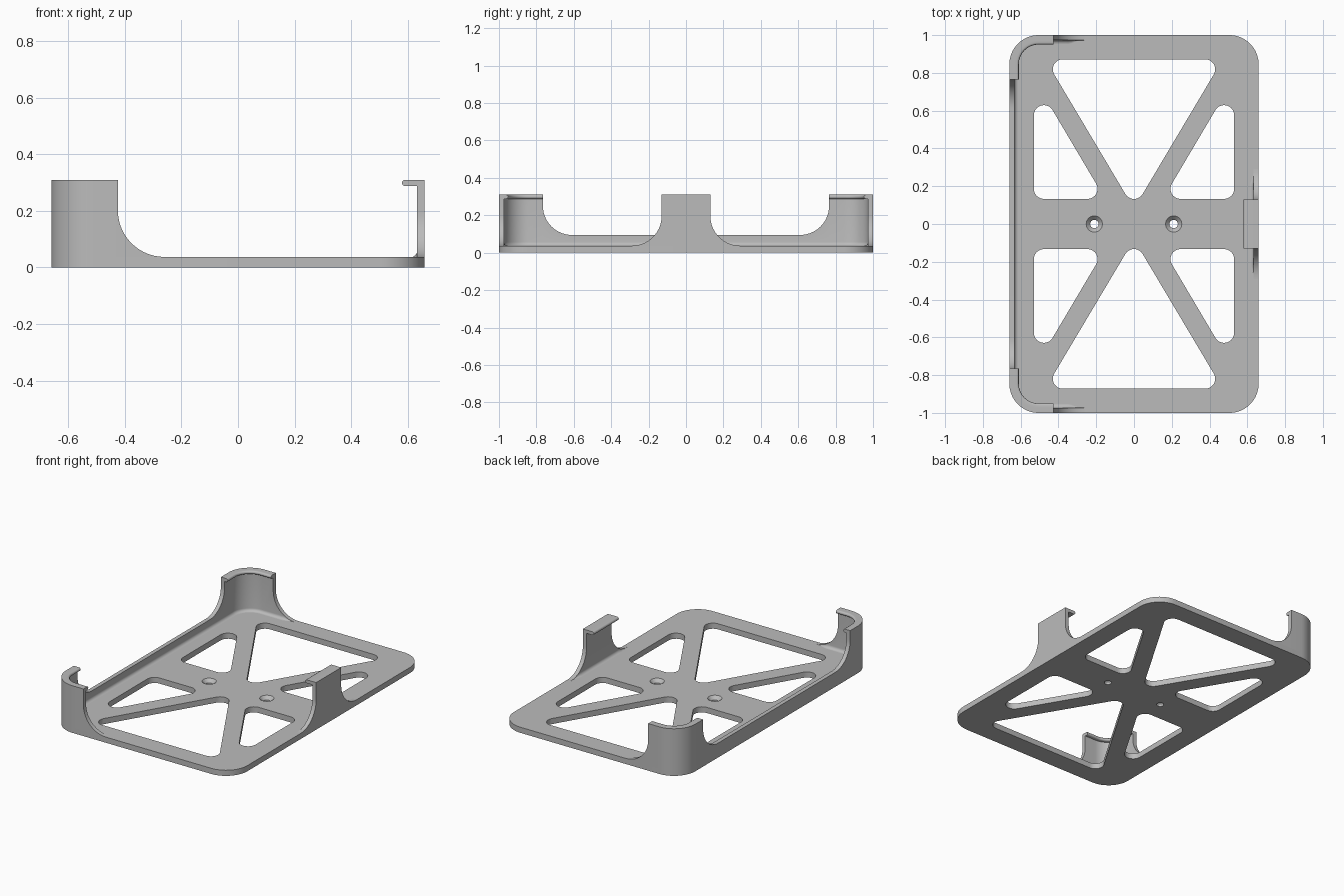
import bpy
import bmesh
from math import sin, cos, pi, radians
from mathutils import Vector

HX, HY, CORNER = 0.66, 1.0, 0.155     # half sizes and corner radius
BASE, TOP, RAIL = 0.037, 0.31, 0.095  # heights: plate, posts, side rail
WALL, FILLET = 0.027, 0.02

old = bpy.data.objects.get("Cube")
if old:
    bpy.data.objects.remove(old)

grey = bpy.data.materials.new("plain grey")
grey.use_nodes = True
colour = (0.5, 0.5, 0.5, 1)
grey.diffuse_color = colour
grey.node_tree.nodes["Principled BSDF"].inputs["Base Color"].default_value = colour


def finish(bm, name):
    bmesh.ops.remove_doubles(bm, verts=bm.verts, dist=1e-5)
    bmesh.ops.dissolve_degenerate(bm, edges=bm.edges, dist=1e-5)
    bmesh.ops.recalc_face_normals(bm, faces=bm.faces)
    mesh = bpy.data.meshes.new(name)
    bm.to_mesh(mesh)
    bm.free()
    mesh.materials.append(grey)
    obj = bpy.data.objects.new(name, mesh)
    bpy.context.collection.objects.link(obj)
    bpy.ops.object.select_all(action='DESELECT')
    obj.select_set(True)
    bpy.context.view_layer.objects.active = obj
    bpy.ops.object.shade_smooth_by_angle(angle=radians(30))


def bridge(bm, a, b):
    n = len(a)
    for i in range(n):
        j = (i + 1) % n
        bm.faces.new((a[i], a[j], b[j], b[i]))


def loft(name, sections):
    """Skin a row of equal point rings and cap both ends."""
    bm = bmesh.new()
    rings = [[bm.verts.new(p) for p in s] for s in sections]
    for a, b in zip(rings, rings[1:]):
        bridge(bm, a, b)
    bm.faces.new(rings[0])
    bm.faces.new(rings[-1])
    finish(bm, name)


def rounded(corners, r, steps=10):
    """Round every corner of a convex polygon."""
    out = []
    pts = [Vector(c) for c in corners]
    for i, p in enumerate(pts):
        a = (pts[i - 1] - p).normalized()
        b = (pts[(i + 1) % len(pts)] - p).normalized()
        half = a.angle(b) / 2
        centre = p + (a + b).normalized() * (r / sin(half))
        start = p + a * (r / (sin(half) / cos(half))) - centre
        end = p + b * (r / (sin(half) / cos(half))) - centre
        sweep = start.angle_signed(end)
        for k in range(steps + 1):
            t = -sweep * k / steps
            out.append((centre.x + start.x * cos(t) - start.y * sin(t),
                        centre.y + start.x * sin(t) + start.y * cos(t)))
    return out


def circle(x, r, n=32):
    return [(x + r * cos(2 * pi * i / n), r * sin(2 * pi * i / n)) for i in range(n)]


# Base plate: outline, window openings and countersunk screw holes
outline = rounded([(-HX, -HY), (HX, -HY), (HX, HY), (-HX, HY)], CORNER, 16)
loops = [[(outline, 0), (outline, BASE)]]
end_window = [(-0.47, 0.872), (0, 0.082), (0.47, 0.872)]
side_window = [(0.153, 0.133), (0.53, 0.133), (0.53, 0.77)]
for sy in (-1, 1):
    windows = [[(x, sy * y) for x, y in end_window]]
    windows += [[(sx * x, sy * y) for x, y in side_window] for sx in (-1, 1)]
    for w in windows:
        hole = rounded(w, 0.053)
        loops.append([(hole, 0), (hole, BASE)])
for x in (-0.21, 0.21):
    loops.append([(circle(x, 0.022), 0), (circle(x, 0.022), 0.016),
                  (circle(x, 0.043), BASE)])

bm = bmesh.new()
lower, upper = [], []
for levels in loops:
    rings = [[bm.verts.new((x, y, z)) for x, y in pts] for pts, z in levels]
    for a, b in zip(rings, rings[1:]):
        bridge(bm, a, b)
    for ring, store in ((rings[0], lower), (rings[-1], upper)):
        store += [bm.edges.get((ring[i - 1], ring[i])) for i in range(len(ring))]
for edges in (lower, upper):
    bmesh.ops.triangle_fill(bm, use_beauty=True, use_dissolve=False,
                            edges=edges, normal=(0, 0, 1))
finish(bm, "base_plate")


# Walls follow stations of (x, y, inward x, inward y, height)
def wall_section(s):
    x, y, nx, ny, h = s
    f = min(FILLET, h - BASE)
    prof = [(0, BASE), (0, h), (WALL, h)]
    for k in range(7):
        t = pi / 2 * k / 6
        prof.append((WALL + f * (1 - cos(t)), BASE + f * (1 - sin(t))))
    return [(x + nx * d, y + ny * d, z) for d, z in prof]


def lip_section(s, reach):
    x, y, nx, ny, h = s
    r = 0.011
    prof = [(WALL, h - 2 * r), (WALL, h)]
    for k in range(9):
        t = pi / 2 - pi * k / 8
        prof.append((reach - r + r * cos(t), h - r + r * sin(t)))
    return [(x + nx * d, y + ny * d, z) for d, z in prof]


def flare(r, floor, steps=14):
    """Concave foot: (run, height) from the floor up to the vertical edge."""
    return [(r * sin(pi / 2 * k / steps), floor + r - r * cos(pi / 2 * k / steps))
            for k in range(steps + 1)]


def flip(stations):
    return [(x, -y, nx, -ny, h) for x, y, nx, ny, h in reversed(stations)]


# Corner posts joined by the low side rail
post = [(-0.425, -HY, 0, 1, TOP)]
for k in range(17):
    t = pi / 2 * k / 16
    post.append((-HX + CORNER - CORNER * sin(t), -HY + CORNER - CORNER * cos(t),
                 sin(t), cos(t), TOP))
post.append((-HX, -0.765, 1, 0, TOP))
half = [(-0.26 - d, -HY, 0, 1, z) for d, z in flare(0.165, BASE)]
half += post
half += [(-HX, -0.61 - d, 1, 0, z) for d, z in reversed(flare(0.155, RAIL))]
loft("side_rail_and_corner_posts", [wall_section(s) for s in half + flip(half)])
for name, path in (("front_corner_lip", post), ("back_corner_lip", flip(post))):
    loft(name, [lip_section(s, 0.05) for s in path])

# Opposite clip with its longer lip
clip_top = [(HX, -0.13, -1, 0, TOP)]
foot = [(HX, -0.29 + d, -1, 0, z) for d, z in flare(0.16, BASE)] + clip_top
loft("clip_wall", [wall_section(s) for s in foot + flip(foot)])
loft("clip_lip", [lip_section(s, 0.08) for s in clip_top + flip(clip_top)])
